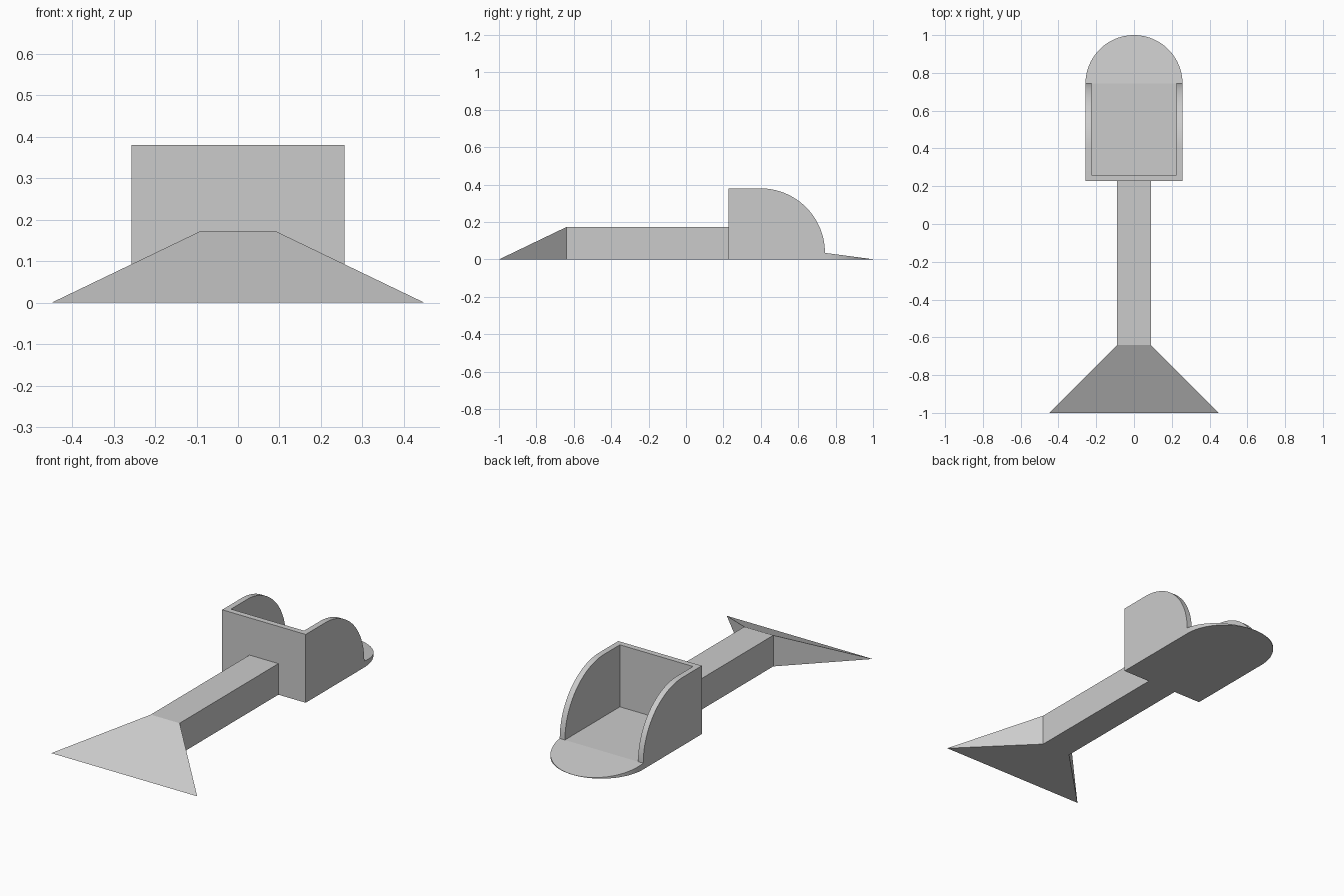
import bpy, bmesh, math

if "Cube" in bpy.data.objects:
    bpy.data.objects.remove(bpy.data.objects["Cube"])

grey = bpy.data.materials.new("plain grey")
grey.diffuse_color = (0.6, 0.6, 0.6, 1)
grey.use_nodes = True
grey.node_tree.nodes["Principled BSDF"].inputs["Base Color"].default_value = grey.diffuse_color


def prism(name, ring_a, ring_b, smooth=False):
    """Solid joining two matching rings of points."""
    bm = bmesh.new()
    a = [bm.verts.new(p) for p in ring_a]
    b = [bm.verts.new(p) for p in ring_b]
    n = len(a)
    bm.faces.new(a)
    bm.faces.new(b[::-1])
    for i in range(n):
        j = (i + 1) % n
        bm.faces.new((a[i], a[j], b[j], b[i]))
    bmesh.ops.remove_doubles(bm, verts=bm.verts, dist=1e-5)
    bmesh.ops.recalc_face_normals(bm, faces=bm.faces)
    me = bpy.data.meshes.new(name)
    bm.to_mesh(me)
    bm.free()
    me.materials.append(grey)
    ob = bpy.data.objects.new(name, me)
    bpy.context.collection.objects.link(ob)
    if smooth:
        bpy.ops.object.select_all(action='DESELECT')
        ob.select_set(True)
        bpy.context.view_layer.objects.active = ob
        bpy.ops.object.shade_smooth_by_angle(angle=math.radians(30))
    return ob


def box(name, x0, x1, y0, y1, z0, z1):
    ring = [(x0, y0), (x1, y0), (x1, y1), (x0, y1)]
    return prism(name, [(x, y, z0) for x, y in ring], [(x, y, z1) for x, y in ring])


W, T, FLOOR, TOP = 0.257, 0.032, 0.035, 0.38    # scoop half width, wall, floor, rim
BACK, MOUTH = 0.228, 0.743                      # scoop start and lip start along y
H, HANDLE_TOP, NECK = 0.089, 0.173, -0.64       # handle half width, height, front end

# Handle bar
box("handle", -H, H, NECK, BACK, 0, HANDLE_TOP)

# Flared wedge foot: triangular flanks, sloping top, flat bottom
prism("flared_foot",
      [(-H, NECK, 0), (-H, NECK, HANDLE_TOP), (-0.449, -1, 0)],
      [(H, NECK, 0), (H, NECK, HANDLE_TOP), (0.449, -1, 0)])

# Scoop floor and back wall
box("scoop_floor", -W, W, BACK, MOUTH, 0, FLOOR)
box("scoop_back", -W, W, BACK, BACK + T, FLOOR, TOP)

# Side walls with a quarter-round front edge
R = TOP - FLOOR
side = [(BACK + T, FLOOR)]
for i in range(33):
    a = math.pi / 2 * i / 32
    side.append((MOUTH - R + R * math.cos(a), FLOOR + R * math.sin(a)))
side.append((BACK + T, TOP))
for s, label in ((-1, "left"), (1, "right")):
    prism("scoop_wall_" + label,
          [(s * W, y, z) for y, z in side],
          [(s * (W - T), y, z) for y, z in side], smooth=True)

# Half-round lip, tapering to a thin edge
arc = [(W * math.cos(math.pi * i / 48), MOUTH + W * math.sin(math.pi * i / 48))
       for i in range(49)]
prism("scoop_lip",
      [(x, y, 0) for x, y in arc],
      [(x, y, 0.001 + (FLOOR - 0.001) * (1 - (y - MOUTH) / W)) for x, y in arc],
      smooth=True)
